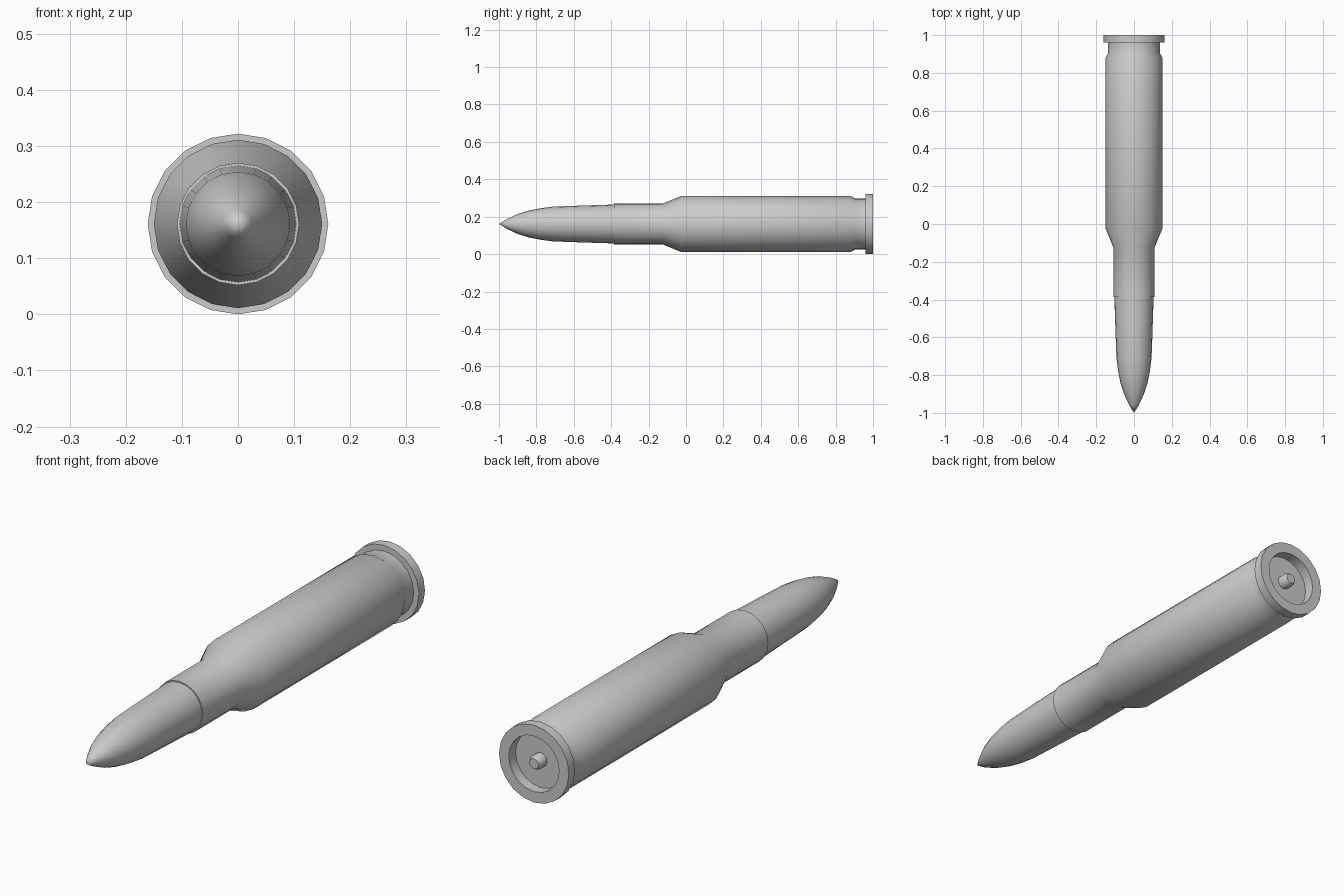
import bpy, bmesh, math

if "Cube" in bpy.data.objects:
    bpy.data.objects.remove(bpy.data.objects["Cube"])

SIDES = 20
AXIS_Z = 0.161


def lathe(name, profile):
    """Revolve (y, radius) points around the long axis."""
    bm = bmesh.new()
    rings = []
    for y, r in profile:
        if r == 0:
            rings.append([bm.verts.new((0, y, AXIS_Z))] * SIDES)
        else:
            rings.append([bm.verts.new((r * math.sin(a), y, AXIS_Z + r * math.cos(a)))
                          for a in (2 * math.pi * i / SIDES for i in range(SIDES))])
    for a, b in zip(rings, rings[1:]):
        for i in range(SIDES):
            j = (i + 1) % SIDES
            quad = list(dict.fromkeys((a[i], a[j], b[j], b[i])))
            bm.faces.new(quad)
    bmesh.ops.recalc_face_normals(bm, faces=bm.faces)
    mesh = bpy.data.meshes.new(name)
    bm.to_mesh(mesh)
    bm.free()
    obj = bpy.data.objects.new(name, mesh)
    bpy.context.collection.objects.link(obj)
    bpy.ops.object.select_all(action='DESELECT')
    obj.select_set(True)
    bpy.context.view_layer.objects.active = obj
    bpy.ops.object.shade_smooth_by_angle(angle=math.radians(32))
    return obj


# Pointed tip, seated in the neck of the case
lathe("pointed_tip", [
    (-1.0, 0), (-0.96, 0.025), (-0.90, 0.053), (-0.84, 0.072), (-0.78, 0.084),
    (-0.71, 0.093), (-0.60, 0.097), (-0.385, 0.104), (-0.36, 0.104), (-0.36, 0)])

# Case: mouth, neck, shoulder, body, groove, rim, recess and centre stud
lathe("case", [
    (-0.386, 0), (-0.386, 0.109), (-0.125, 0.109), (-0.025, 0.150), (0.88, 0.150),
    (0.905, 0.137), (0.96, 0.137), (0.96, 0.161), (1.0, 0.161), (1.0, 0.116),
    (0.955, 0.116), (0.955, 0.029), (0.985, 0.029), (1.0, 0.021), (1.0, 0)])
